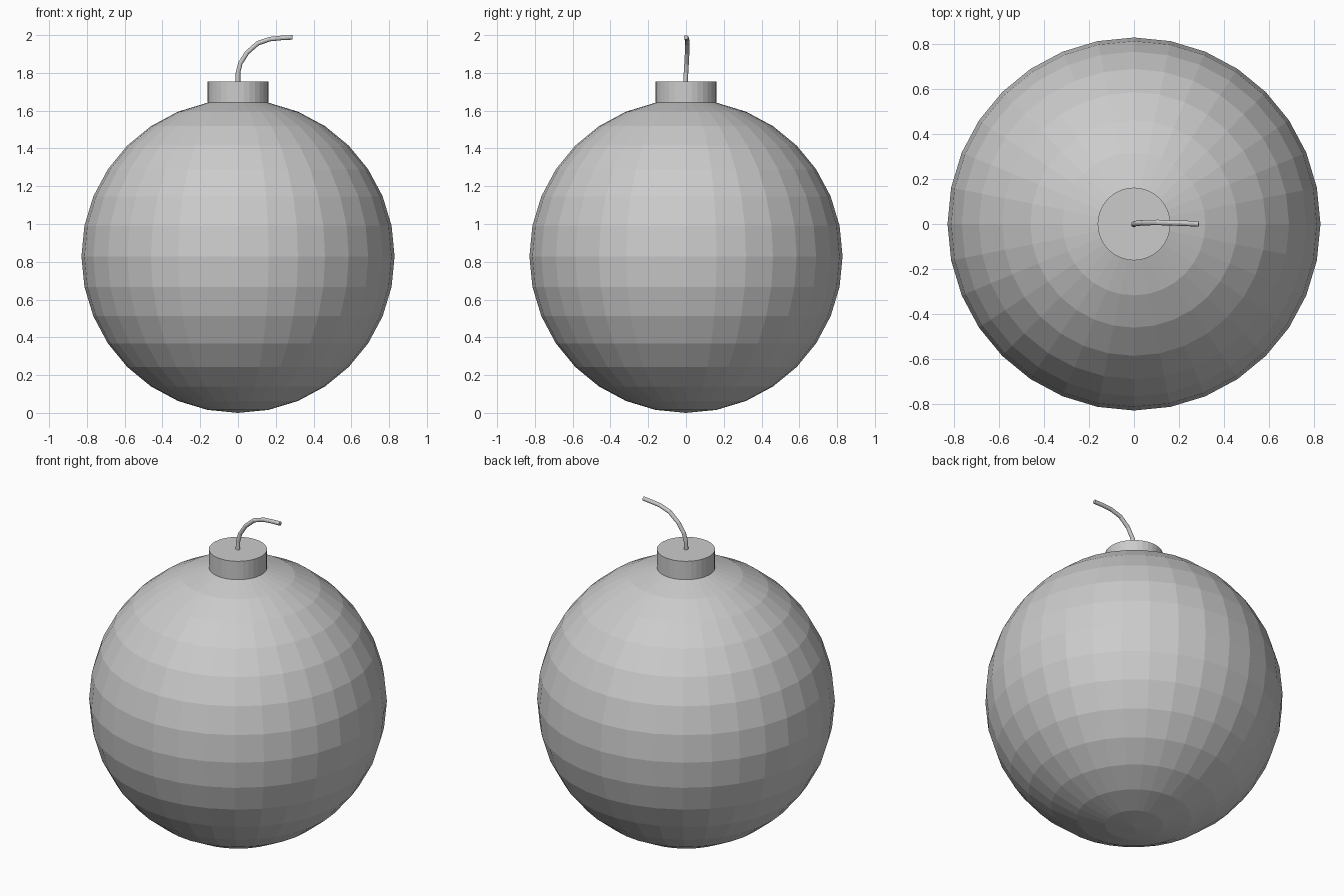
import bpy, bmesh, math
from mathutils import Vector

if "Cube" in bpy.data.objects:
    bpy.data.objects.remove(bpy.data.objects["Cube"])

R = 0.829          # ball radius
SEG = 32

grey = bpy.data.materials.new("plain grey")
grey.diffuse_color = (0.6, 0.6, 0.6, 1)
grey.use_nodes = True
grey.node_tree.nodes["Principled BSDF"].inputs["Base Color"].default_value = grey.diffuse_color


def add_object(name, bm):
    bmesh.ops.recalc_face_normals(bm, faces=bm.faces)
    mesh = bpy.data.meshes.new(name)
    bm.to_mesh(mesh)
    bm.free()
    mesh.materials.append(grey)
    obj = bpy.data.objects.new(name, mesh)
    bpy.context.collection.objects.link(obj)
    return obj


# Ball: low-poly sphere whose top fan is pulled straight up into the neck
bm = bmesh.new()
bmesh.ops.create_uvsphere(bm, u_segments=SEG, v_segments=16, radius=R)
bmesh.ops.translate(bm, verts=bm.verts, vec=(0, 0, R))
pole = max(bm.verts, key=lambda v: v.co.z)
cap = bmesh.ops.extrude_face_region(bm, geom=list(pole.link_faces))
old = [f for f in pole.link_faces if f.is_valid] if pole.is_valid else []
if old and pole not in cap["geom"]:
    bmesh.ops.delete(bm, geom=old, context='FACES')
for v in [g for g in cap["geom"] if isinstance(g, bmesh.types.BMVert)]:
    v.co.z = 1.755
loose = [v for v in bm.verts if not v.link_faces]
bmesh.ops.delete(bm, geom=loose, context='VERTS')
add_object("bomb_body", bm)

# Fuse: thin tube swept along a bending path
path = [Vector(p) for p in [
    (0, -0.002, 1.745), (0, 0, 1.80), (0.012, 0.003, 1.85), (0.048, 0.006, 1.907),
    (0.105, 0.007, 1.957), (0.17, 0.005, 1.979), (0.23, 0.003, 1.985), (0.288, 0, 1.988)]]
SIDES, FR = 12, 0.012
bm = bmesh.new()
rings = []
for i, p in enumerate(path):
    t = (path[min(i + 1, len(path) - 1)] - path[max(i - 1, 0)]).normalized()
    if i == 0:
        t = Vector((0, 0, 1))
    side = Vector((0, 1, 0))
    side = (side - t * side.dot(t)).normalized()
    up = t.cross(side)
    rings.append([bm.verts.new(p + FR * (math.cos(a) * side + math.sin(a) * up))
                  for a in (2 * math.pi * k / SIDES for k in range(SIDES))])
for a, b in zip(rings, rings[1:]):
    for k in range(SIDES):
        n = (k + 1) % SIDES
        bm.faces.new((a[k], a[n], b[n], b[k]))
bm.faces.new(rings[0])
bm.faces.new(rings[-1])
fuse = add_object("fuse", bm)
fuse.data.shade_flat()
